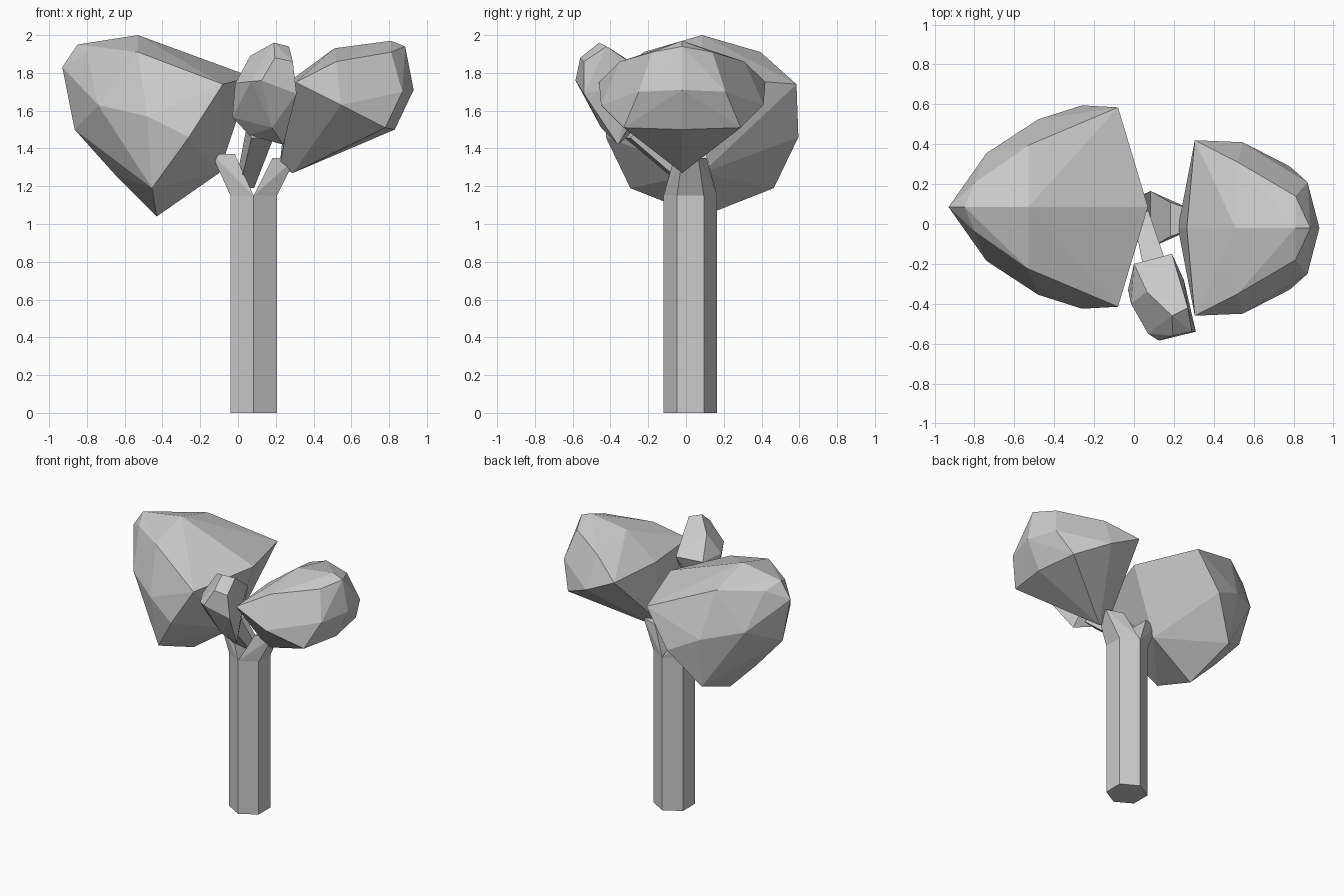
import bpy, bmesh, math
from mathutils import Vector

if "Cube" in bpy.data.objects:
    bpy.data.objects.remove(bpy.data.objects["Cube"])


def hull(name, pts):
    """Flat-faced solid wrapped around a few control points."""
    bm = bmesh.new()
    for p in pts:
        bm.verts.new(p)
    res = bmesh.ops.convex_hull(bm, input=bm.verts[:])
    junk = {e for e in res["geom_interior"] + res["geom_unused"]
            if isinstance(e, bmesh.types.BMVert)}
    bmesh.ops.delete(bm, geom=list(junk), context='VERTS')
    bmesh.ops.dissolve_limit(bm, angle_limit=math.radians(3),
                             verts=bm.verts[:], edges=bm.edges[:])
    bmesh.ops.recalc_face_normals(bm, faces=bm.faces[:])
    me = bpy.data.meshes.new(name)
    bm.to_mesh(me)
    bm.free()
    ob = bpy.data.objects.new(name, me)
    bpy.context.collection.objects.link(ob)
    return ob


def mirrored(y0, centre, side):
    """Points on the plane y=y0, plus side points on both sides of it."""
    pts = [(x, y0, z) for x, z in centre]
    for s in (1, -1):
        pts += [(x, y0 + s * d, z) for x, d, z in side]
    return pts


# Trunk: hexagonal post
CX, CY, R, TOP = 0.083, 0.023, 0.142, 1.15
ring = [(CX + R * math.sin(k * math.pi / 3), CY + R * math.cos(k * math.pi / 3))
        for k in range(6)]
hull("trunk", [(x, y, z) for x, y in ring for z in (0, TOP)])

# Main branches: each half of the trunk top leans outwards and narrows
for name, half, dx, dz in (("branch_left", (3, 4, 5, 0), -0.10, 0.22),
                           ("branch_right", (0, 1, 2, 3), 0.10, 0.20)):
    base = [ring[k] for k in half]
    hull(name, [(x, y, TOP) for x, y in base] +
         [(x + dx, CY + (y - CY) * 0.6, TOP + dz) for x, y in base])

# Thin front branch: tapered four-sided stick
a, b = Vector((0.04, 0.03, 1.22)), Vector((0.12, -0.27, 1.5))
side_dir = Vector((1, 0.25, 0)).normalized()
up_dir = (b - a).cross(side_dir).normalized()
hull("branch_front", [p + r * (u * side_dir + v * up_dir)
                      for p, r in ((a, 0.04), (b, 0.06))
                      for u in (-1, 1) for v in (-1, 1)])

# Left foliage: big tilted cup
hull("foliage_left", mirrored(
    0.085,
    [(-0.93, 1.83), (-0.85, 1.95), (-0.53, 2.0), (-0.21, 1.89), (0.07, 1.78),
     (-0.10, 1.27), (-0.43, 1.04), (-0.65, 1.26), (-0.865, 1.5)],
    [(-0.08, 0.5, 1.74), (-0.26, 0.51, 1.46), (-0.53, 0.31, 1.91),
     (-0.455, 0.38, 1.19), (-0.48, 0.44, 1.57), (-0.74, 0.27, 1.63),
     (-0.80, 0.12, 1.90)]))

# Right foliage: smaller cup with a pointed underside
hull("foliage_right", mirrored(
    -0.02,
    [(0.81, 1.97), (0.885, 1.94), (0.93, 1.71), (0.83, 1.5), (0.29, 1.27),
     (0.22, 1.30), (0.265, 1.75), (0.51, 1.93)],
    [(0.305, 0.44, 1.75), (0.545, 0.43, 1.63), (0.52, 0.33, 1.86),
     (0.78, 0.31, 1.51), (0.87, 0.23, 1.70), (0.81, 0.16, 1.91)]))

# Front foliage: small upright clump
hull("foliage_front", [
    (0.19, -0.46, 1.96), (0.27, -0.42, 1.94), (0.0, -0.2, 1.75),
    (0.19, -0.15, 1.76), (0.065, -0.34, 1.89), (0.195, -0.56, 1.88),
    (0.29, -0.54, 1.86), (0.07, -0.55, 1.755), (0.125, -0.585, 1.76),
    (0.31, -0.54, 1.69), (-0.03, -0.33, 1.565), (-0.015, -0.4, 1.745),
    (0.06, -0.3, 1.47), (0.24, -0.36, 1.42), (0.18, -0.45, 1.51),
    (0.25, -0.28, 1.75)])
